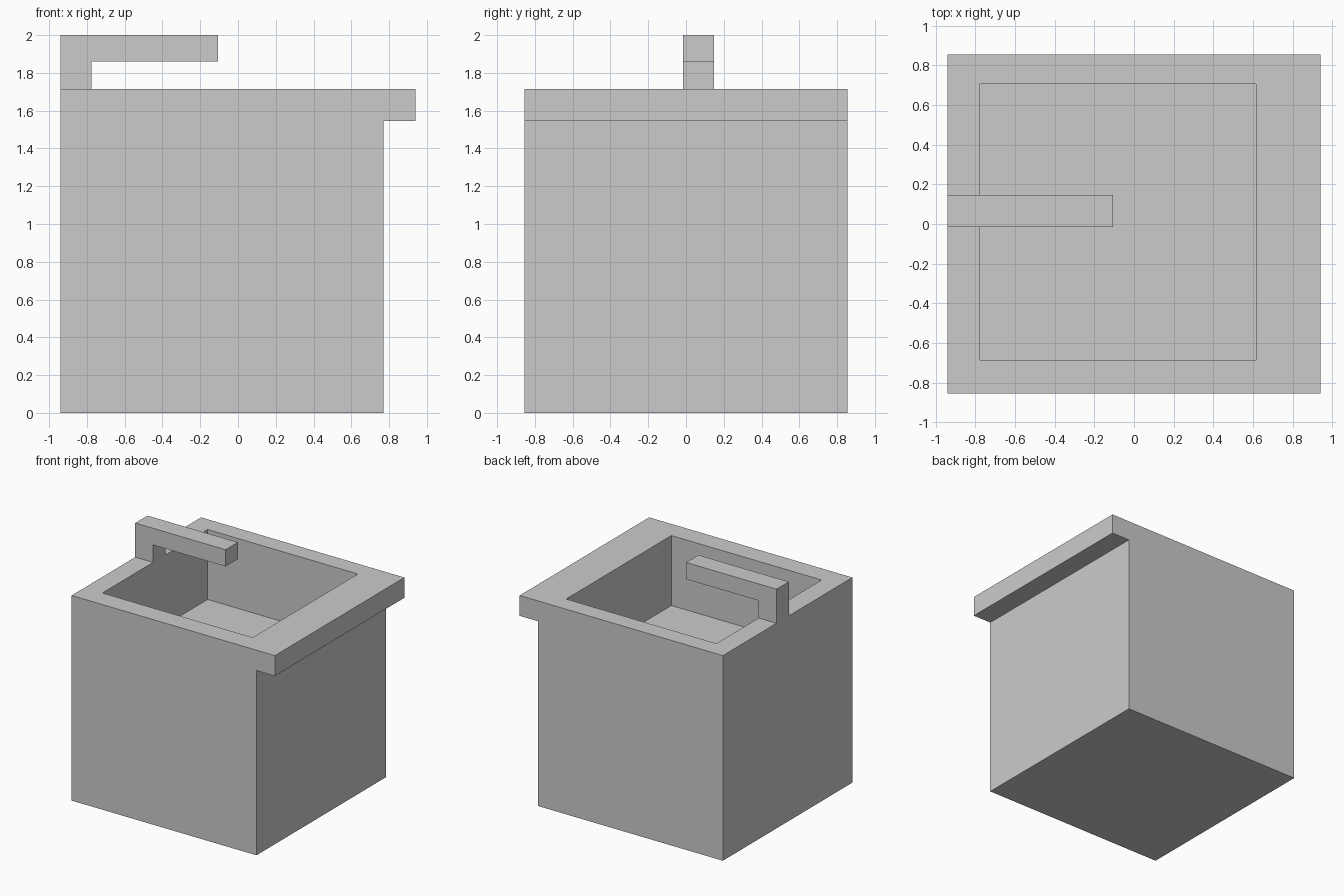
import bpy, bmesh

if "Cube" in bpy.data.objects:
    bpy.data.objects.remove(bpy.data.objects["Cube"])


def extrude_profile(name, points, y0, y1):
    """Solid made from an x/z outline swept from y0 to y1."""
    bm = bmesh.new()
    face = bm.faces.new([bm.verts.new((x, y0, z)) for x, z in points])
    swept = bmesh.ops.extrude_face_region(bm, geom=[face])["geom"]
    verts = [g for g in swept if isinstance(g, bmesh.types.BMVert)]
    bmesh.ops.translate(bm, verts=verts, vec=(0, y1 - y0, 0))
    bmesh.ops.recalc_face_normals(bm, faces=bm.faces[:])
    mesh = bpy.data.meshes.new(name)
    bm.to_mesh(mesh)
    bm.free()
    obj = bpy.data.objects.new(name, mesh)
    bpy.context.collection.objects.link(obj)
    return obj


LEFT, RIGHT, TOP = -0.94, 0.94, 1.715

# Cabinet with the worktop lip overhanging on the right
cabinet = extrude_profile("sink_cabinet", [
    (LEFT, 0), (0.77, 0), (0.77, 1.545), (RIGHT, 1.545), (RIGHT, TOP), (LEFT, TOP),
], -0.855, 0.855)

# Basin recess cut into the worktop
cutter = extrude_profile("basin_cutter", [
    (-0.775, 1.13), (0.615, 1.13), (0.615, 1.9), (-0.775, 1.9),
], -0.685, 0.705)
cutter.hide_render = True
cutter.hide_viewport = True
cutter.display_type = 'WIRE'
basin = cabinet.modifiers.new("basin", 'BOOLEAN')
basin.operation = 'DIFFERENCE'
basin.solver = 'EXACT'
basin.object = cutter

# Tap: upright flush with the left side, spout reaching over the basin
extrude_profile("tap", [
    (LEFT, TOP), (-0.775, TOP), (-0.775, 1.86), (-0.105, 1.86), (-0.105, 2.0), (LEFT, 2.0),
], -0.015, 0.147)
